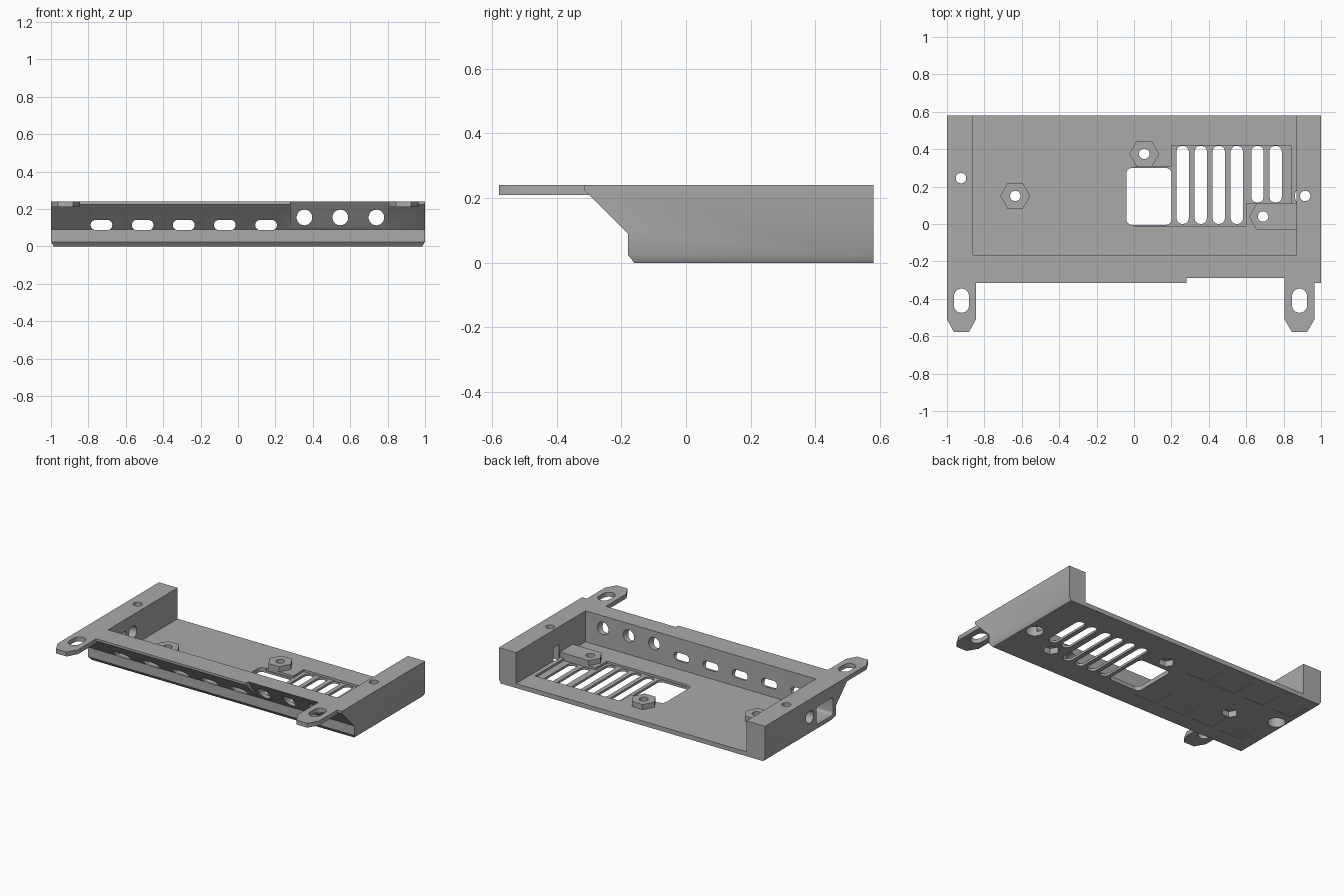
import bpy, bmesh
from math import sin, cos, pi, radians

cube = bpy.data.objects.get("Cube")
if cube:
    bpy.data.objects.remove(cube)

grey = bpy.data.materials.new("plain grey")
grey.use_nodes = True
colour = (0.4, 0.4, 0.4, 1)
grey.diffuse_color = colour
grey.node_tree.nodes["Principled BSDF"].inputs["Base Color"].default_value = colour


def prism(name, points, axis, lo, hi):
    """Extrude a 2D outline along an axis: x takes (y,z), y takes (x,z), z takes (x,y)."""
    place = {"x": lambda a, b, d: (d, a, b),
             "y": lambda a, b, d: (a, d, b),
             "z": lambda a, b, d: (a, b, d)}[axis]
    bm = bmesh.new()
    face = bm.faces.new([bm.verts.new(place(a, b, lo)) for a, b in points])
    ext = bmesh.ops.extrude_face_region(bm, geom=[face])
    moved = [g for g in ext["geom"] if isinstance(g, bmesh.types.BMVert)]
    bmesh.ops.translate(bm, verts=moved, vec=place(0, 0, hi - lo))
    bmesh.ops.recalc_face_normals(bm, faces=bm.faces)
    mesh = bpy.data.meshes.new(name)
    bm.to_mesh(mesh)
    bm.free()
    mesh.materials.append(grey)
    ob = bpy.data.objects.new(name, mesh)
    bpy.context.collection.objects.link(ob)
    return ob


def rect(a0, a1, b0, b1):
    return [(a0, b0), (a1, b0), (a1, b1), (a0, b1)]


def ring(a, b, r, n=24):
    return [(a + r * cos(2 * pi * i / n), b + r * sin(2 * pi * i / n)) for i in range(n)]


def rounded(a0, a1, b0, b1, r, n=6):
    corners = [(a1 - r, b1 - r), (a0 + r, b1 - r), (a0 + r, b0 + r), (a1 - r, b0 + r)]
    pts = []
    for k, (a, b) in enumerate(corners):
        for i in range(n + 1):
            t = pi / 2 * (k + i / n)
            p = (a + r * cos(t), b + r * sin(t))
            if not pts or abs(p[0] - pts[-1][0]) + abs(p[1] - pts[-1][1]) > 1e-5:
                pts.append(p)
    if abs(pts[0][0] - pts[-1][0]) + abs(pts[0][1] - pts[-1][1]) < 1e-5:
        pts.pop()
    return pts


def combine(tool, operation):
    mod = tray.modifiers.new("part", "BOOLEAN")
    mod.operation, mod.object, mod.solver = operation, tool, "EXACT"
    bpy.context.view_layer.objects.active = tray
    bpy.ops.object.modifier_apply(modifier=mod.name)
    bpy.data.objects.remove(tool)


def cut(points, axis, lo, hi):
    combine(prism("cutter", points, axis, lo, hi), "DIFFERENCE")


def add(points, axis, lo, hi):
    combine(prism("addition", points, axis, lo, hi), "UNION")


TOP, FLOOR, BACK = 0.24, 0.03, 0.58

# Body from its side profile, with the undercut sloping front
tray = prism("tray", [(BACK, 0), (-0.16, 0), (-0.18, 0.025), (-0.18, 0.09),
                      (-0.315, 0.225), (-0.315, TOP), (BACK, TOP)], "x", -1, 1)
for s in (-1, 1):
    cut([(s * 0.985, -0.01), (s * 0.985, 0), (s, 0.025), (s * 1.1, 0.025), (s * 1.1, -0.01)],
        "y", -1, 1)

# Open tray interior and the set-back front panel
cut(rect(-0.86, 0.87, -0.165, 0.7), "z", FLOOR, 0.4)
cut([(-0.5, 0.1), (-0.19, 0.1), (-0.29, TOP), (-0.29, 0.4), (-0.5, 0.4)], "x", 0.28, 0.805)

# Mounting tabs with slots
for x0, x1 in ((-1, -0.845), (0.805, 0.965)):
    mid = (x0 + x1) / 2
    add([(x0, -0.25), (x0, -0.51), (mid - 0.04, -0.578), (mid + 0.04, -0.578),
         (x1, -0.51), (x1, -0.25)], "z", 0.21, TOP)
    cut(rounded(mid - 0.04, mid + 0.04, -0.475, -0.345, 0.04), "z", 0.1, 0.4)

# Front wall openings
for i in range(5):
    x = -0.73 + 0.22 * i
    cut(rounded(x - 0.058, x + 0.058, 0.087, 0.142, 0.027), "y", -0.5, -0.1)
for x in (0.355, 0.547, 0.74):
    cut(ring(x, 0.155, 0.042), "y", -0.5, -0.1)

# Recessed grille area, window and vent slots
cut([(0.0, -0.01), (0.6, -0.01), (0.6, 0.11), (0.84, 0.11), (0.84, 0.42),
     (0.2, 0.42), (0.2, 0.305), (0.0, 0.305)], "z", 0.015, 0.1)
cut(rounded(-0.04, 0.2, -0.005, 0.3, 0.03), "z", -0.1, 0.1)
for i, x in enumerate((0.26, 0.357, 0.453, 0.55, 0.66, 0.757)):
    low = 0 if i < 4 else 0.115
    cut(rounded(x - 0.033, x + 0.033, low, 0.418, 0.03, 3), "z", -0.1, 0.1)

# Hexagonal standoffs with screw holes and nut pockets underneath
add([(0.615, 0.04), (0.655, -0.03), (0.88, -0.03), (0.88, 0.11), (0.655, 0.11)],
    "z", 0.01, 0.065)
for x, y in ((-0.635, 0.15), (0.055, 0.375)):
    add(ring(x, y, 0.08, 6), "z", 0.01, 0.065)
for x, y in ((-0.635, 0.15), (0.055, 0.375), (0.69, 0.04)):
    cut(ring(x, y, 0.028), "z", -0.1, 0.2)
    cut(ring(x, y, 0.052, 6), "z", -0.1, 0.04)

# Vertical screw holes through the end blocks, counterbored from below
for x, y in ((-0.925, 0.245), (0.915, 0.15)):
    cut(ring(x, y, 0.028), "z", -0.1, 0.4)
    cut(ring(x, y, 0.055), "z", -0.1, 0.12)

# Side openings through the right end block
cut(ring(0.1, 0.12, 0.042), "x", -1.1, -0.8)
cut(rounded(-0.15, 0.03, 0.04, 0.16, 0.02), "x", -1.1, -0.8)

# Shallow square pads on the underside
for i in range(4):
    for x, y in ((-0.2 - 0.225 * i, 0.43), (-0.13 - 0.225 * i, 0.03)):
        cut(rect(x - 0.08, x + 0.08, y - 0.08, y + 0.08), "z", -0.1, 0.004)

tray.select_set(True)
bpy.context.view_layer.objects.active = tray
bpy.ops.object.shade_smooth_by_angle(angle=radians(32))
